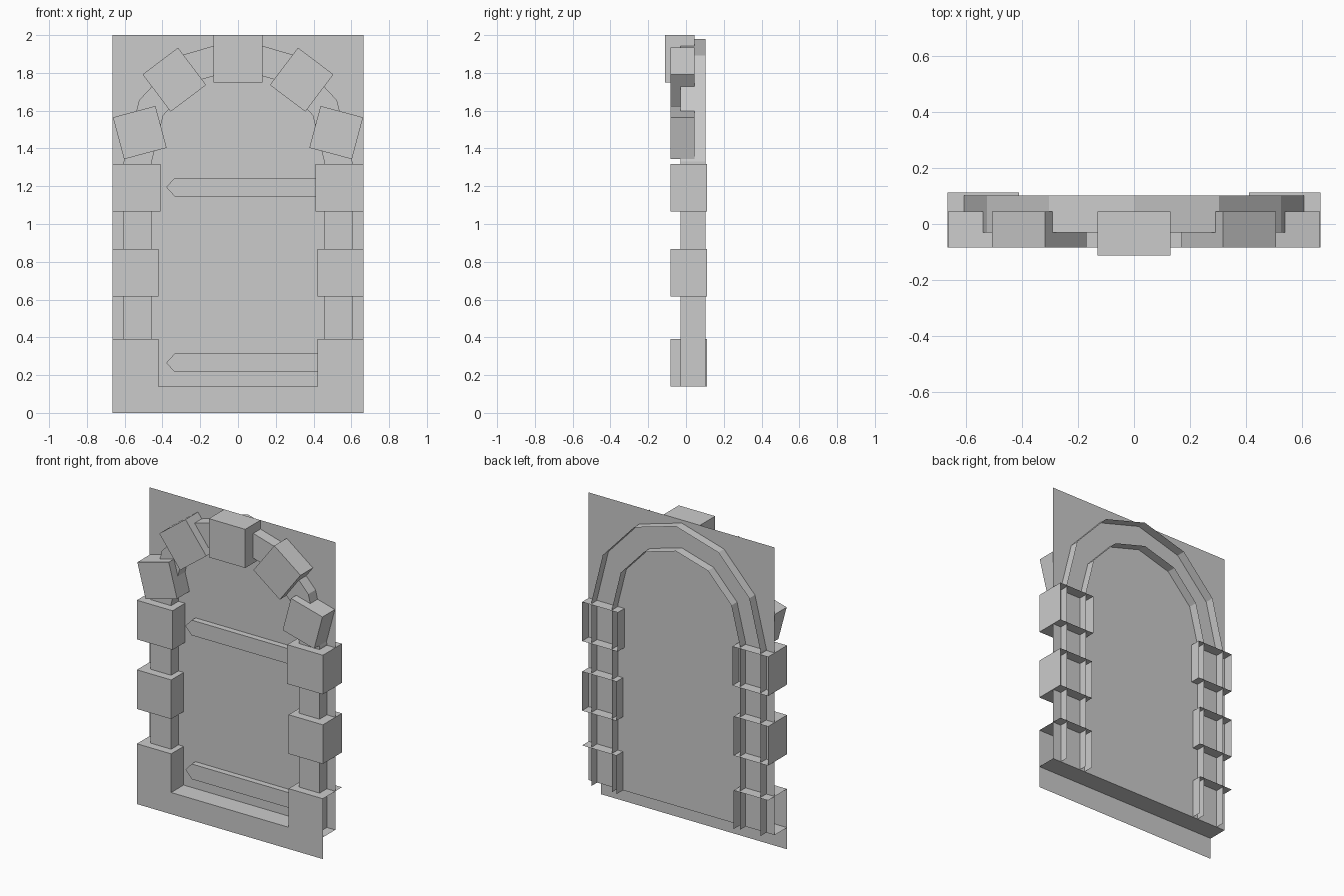
import bpy
from math import sin, cos, pi, radians

if "Cube" in bpy.data.objects:
    bpy.data.objects.remove(bpy.data.objects["Cube"])

PLANE_Y = 0.044   # door sheet
STONE_Y = -0.083  # front of the stones
BACK_Y = 0.112    # rear edge of the hollow jamb stones


def mesh_object(name, verts, faces):
    me = bpy.data.meshes.new(name)
    me.from_pydata(verts, [], faces)
    me.update()
    ob = bpy.data.objects.new(name, me)
    bpy.context.collection.objects.link(ob)
    return ob


def shell(name, pts, y0, y1, skip=()):
    """Front face plus side walls, open at the back; pts run counter-clockwise seen from the front."""
    n = len(pts)
    verts = [(x, y0, z) for x, z in pts] + [(x, y1, z) for x, z in pts]
    faces = [tuple(range(n))]
    faces += [(i, i + n, (i + 1) % n + n, (i + 1) % n) for i in range(n) if i not in skip]
    return mesh_object(name, verts, faces)


def rect(x0, x1, z0, z1):
    return [(x0, z0), (x1, z0), (x1, z1), (x0, z1)]


def tilted(cx, cz, w, h, deg):
    c, s = cos(radians(deg)), sin(radians(deg))
    return [(cx + x * c - z * s, cz + x * s + z * c)
            for x, z in rect(-w / 2, w / 2, -h / 2, h / 2)]


def mirrored(pts):
    return [(-x, z) for x, z in reversed(pts)]


# Door sheet, threshold ledge and sill front as one folded sheet
W = 0.665
fold = [(PLANE_Y, 2.0), (PLANE_Y, 0.14), (STONE_Y, 0.14), (STONE_Y, 0.0)]
verts = [(x, y, z) for y, z in fold for x in (-W, W)]
mesh_object("door_sheet_and_sill", verts,
            [(2 * i, 2 * i + 2, 2 * i + 3, 2 * i + 1) for i in range(3)])


# Arched frame: jambs and a six-segment arch, open at the back
def arch(rx, rz):
    curve = [(rx * cos(i * pi / 6), 1.33 + rz * sin(i * pi / 6)) for i in range(7)]
    return [(rx, 0.14)] + curve + [(-rx, 0.14)]


outer, inner = arch(0.605, 0.65), arch(0.457, 0.49)
n = len(outer)
verts = [(x, y, z) for y in (-0.03, 0.102) for p in (outer, inner) for x, z in p]
faces = []
for i in range(n - 1):
    o, k = i, i + n
    faces += [(o, o + 1, k + 1, k),
              (o, o + 2 * n, o + 1 + 2 * n, o + 1),
              (k, k + 1, k + 1 + 2 * n, k + 2 * n)]
mesh_object("arch_frame", verts, faces)

# Jamb stones; the lowest has no outer wall or base
for level, x0, z0, z1, skip_r, skip_l in (
        ("lower", 0.42, 0.14, 0.39, (0, 1), (2, 1)),
        ("middle", 0.42, 0.615, 0.868, (), ()),
        ("upper", 0.41, 1.065, 1.318, (), ())):
    shell(level + "_jamb_stone_right", rect(x0, W, z0, z1), STONE_Y, BACK_Y,
          (0, 1) if level == "lower" else ())
    shell(level + "_jamb_stone_left", rect(-W, -x0, z0, z1), STONE_Y, BACK_Y,
          (0, 3) if level == "lower" else ())

# Tilted arch stones
for level, spec in (("lower", (-0.52, 1.484, 0.233, 0.229, 15)),
                    ("upper", (-0.337, 1.764, 0.235, 0.247, 37))):
    pts = tilted(*spec)
    shell(level + "_arch_stone_left", pts, STONE_Y, PLANE_Y)
    shell(level + "_arch_stone_right", mirrored(pts), STONE_Y, PLANE_Y)

# Keystone
shell("keystone", rect(-0.13, 0.13, 1.75, 2.0), -0.112, PLANE_Y)

# Pointed hinge straps
for name, z in (("lower_hinge_strap", 0.265), ("upper_hinge_strap", 1.195)):
    shell(name, [(-0.38, z), (-0.335, z - 0.049), (0.457, z - 0.049),
                 (0.457, z + 0.049), (-0.335, z + 0.049)], 0.005, PLANE_Y)
